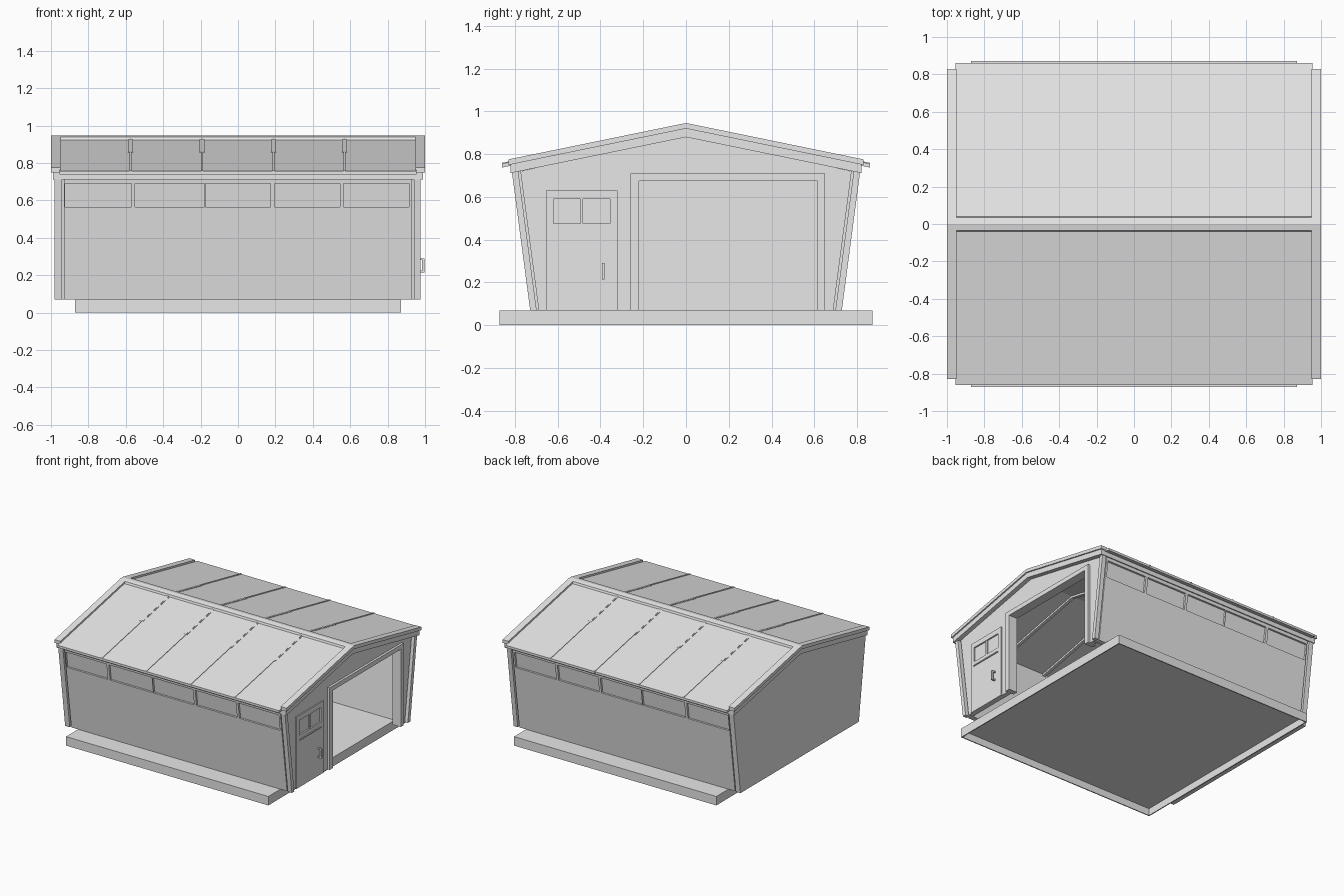
import bpy, bmesh

cube = bpy.data.objects.get("Cube")
if cube:
    bpy.data.objects.remove(cube)


def material(name, value):
    mat = bpy.data.materials.new(name)
    mat.use_nodes = True
    color = (value, value, value, 1)
    mat.diffuse_color = color
    mat.node_tree.nodes["Principled BSDF"].inputs["Base Color"].default_value = color
    return mat


GREY = material("light grey", 0.8)

SLOPE = 0.205            # roof fall per unit of y
BASE, EAVE = 0.07, 0.72  # bottom and top of the walls


def prism(name, profile, x0, x1):
    """Extrude a (y, z) outline along x."""
    bm = bmesh.new()
    face = bm.faces.new([bm.verts.new((x0, y, z)) for y, z in profile])
    out = bmesh.ops.extrude_face_region(bm, geom=[face])
    verts = [v for v in out["geom"] if isinstance(v, bmesh.types.BMVert)]
    bmesh.ops.translate(bm, verts=verts, vec=(x1 - x0, 0, 0))
    bmesh.ops.recalc_face_normals(bm, faces=bm.faces)
    mesh = bpy.data.meshes.new(name)
    bm.to_mesh(mesh)
    bm.free()
    mesh.materials.append(GREY)
    obj = bpy.data.objects.new(name, mesh)
    bpy.context.collection.objects.link(obj)


def box(name, x0, x1, y0, y1, z0, z1):
    prism(name, [(y0, z0), (y1, z0), (y1, z1), (y0, z1)], x0, x1)


def chevron(name, half, ridge, thick, x0, x1, flare=0):
    """Both roof slopes as one bent sheet; flare widens its underside."""
    eave, foot = ridge - SLOPE * half, half + flare
    under = ridge - thick - SLOPE * foot
    prism(name, [(-half, eave), (0, ridge), (half, eave),
                 (foot, under), (0, ridge - thick), (-foot, under)], x0, x1)


def lean(z, inset=0):
    """Distance from the centre to the leaning side wall."""
    return 0.729 + (z - BASE) * 0.132 - inset


def side_strip(name, side, x0, x1, z0, z1, outer, inner):
    """Slab that follows the lean of a side wall."""
    prism(name, [(side * lean(z0, outer), z0), (side * lean(z1, outer), z1),
                 (side * lean(z1, inner), z1), (side * lean(z0, inner), z0)], x0, x1)


# Ground slab, hollow underneath with a thin rim
SLAB, RIM, DECK = 0.872, 0.008, 0.055
box("slab_deck", -SLAB, SLAB, -SLAB, SLAB, DECK, BASE)
for s in (-1, 1):
    a, b = sorted((s * SLAB, s * (SLAB - RIM)))
    box("slab_end_rim", a, b, -SLAB, SLAB, 0, DECK)
    box("slab_side_rim", RIM - SLAB, SLAB - RIM, a, b, 0, DECK)

# Long side walls with five inset windows each
EDGES = [(-0.925, -0.57), (-0.55, -0.18), (-0.175, 0.175), (0.195, 0.545), (0.565, 0.915)]
for side, label in ((-1, "front"), (1, "back")):
    side_strip(label + "_wall_core", side, -0.95, 0.93, BASE, EAVE + 0.02, 0.02, 0.045)
    side_strip(label + "_wall_lower", side, -0.93, 0.93, BASE, 0.565, 0.005, 0.022)
    side_strip(label + "_wall_header", side, -0.93, 0.93, 0.69, EAVE, 0.005, 0.022)
    stops = [-0.93] + [e for pair in EDGES for e in pair] + [0.93]
    for a, b in zip(stops[::2], stops[1::2]):
        side_strip(label + "_window_post", side, a, b, 0.565, 0.69, 0.005, 0.022)
    side_strip(label + "_corner_post", side, 0.94, 0.975, BASE, EAVE, 0, 0.03)

# Plain gable wall
low, high, peak = lean(BASE), lean(EAVE), 0.89
prism("plain_gable", [(-low, BASE), (low, BASE), (high, EAVE), (0, peak), (-high, EAVE)],
      -0.98, -0.94)

# Entrance gable, notched for the door and the gate
D0, D1, DTOP = -0.655, -0.32, 0.63
G0, G1, GTOP = -0.26, 0.65, 0.71
low, high = lean(BASE, 0.04), lean(EAVE, 0.04)
prism("entrance_gable",
      [(-low, BASE), (D0, BASE), (D0, DTOP), (D1, DTOP), (D1, BASE),
       (G0, BASE), (G0, GTOP), (G1, GTOP), (G1, BASE), (low, BASE),
       (high, EAVE), (0, peak), (-high, EAVE)], 0.92, 0.955)

# Gate surround
prism("gate_frame",
      [(G0, BASE), (G0, GTOP), (G1, GTOP), (G1, BASE), (G1 - 0.035, BASE),
       (G1 - 0.035, 0.675), (G0 + 0.04, 0.675), (G0 + 0.04, BASE)], 0.9, 0.973)

# Door with a two-light window, sill and handle
W0, W1, MID = -0.62, -0.355, -0.4875
box("door_lower", 0.92, 0.963, D0, D1, BASE, 0.475)
box("door_top", 0.92, 0.963, D0, D1, 0.59, DTOP)
box("door_stile", 0.92, 0.963, D0, W0, 0.475, 0.59)
box("door_stile", 0.92, 0.963, W1, D1, 0.475, 0.59)
box("door_pane", 0.92, 0.952, W0, W1, 0.475, 0.59)
box("window_bar", 0.95, 0.961, MID - 0.006, MID + 0.006, 0.475, 0.59)
box("door_sill", 0.96, 0.97, W0, W1, 0.436, 0.444)
box("handle_grip", 0.985, 0.996, -0.394, -0.381, 0.215, 0.29)
for z in (0.215, 0.28):
    box("handle_mount", 0.96, 0.99, -0.394, -0.381, z, z + 0.01)

# Roof: fascia, panels, raised edge trim and ridge cap
chevron("roof_fascia", 0.82, 0.92, 0.04, -0.99, 0.99)
chevron("roof_panels", 0.86, 0.932, 0.018, -0.955, 0.955)
chevron("ridge_cap", 0.035, 0.946, 0.02, -1, 1, 0.008)
for x0, x1 in ((-1, -0.95), (0.95, 1)):
    chevron("roof_edge_trim", 0.83, 0.946, 0.026, x0, x1)

# Roof seams and the rafters inside
for x in (-0.575, -0.193, 0.19, 0.57):
    chevron("roof_seam", 0.861, 0.936, 0.02, x - 0.006, x + 0.006)
    chevron("seam_cover", 0.37, 0.9345, 0.015, x - 0.014, x + 0.014)
    chevron("rafter", 0.77, 0.885, 0.02, x - 0.012, x + 0.012)
